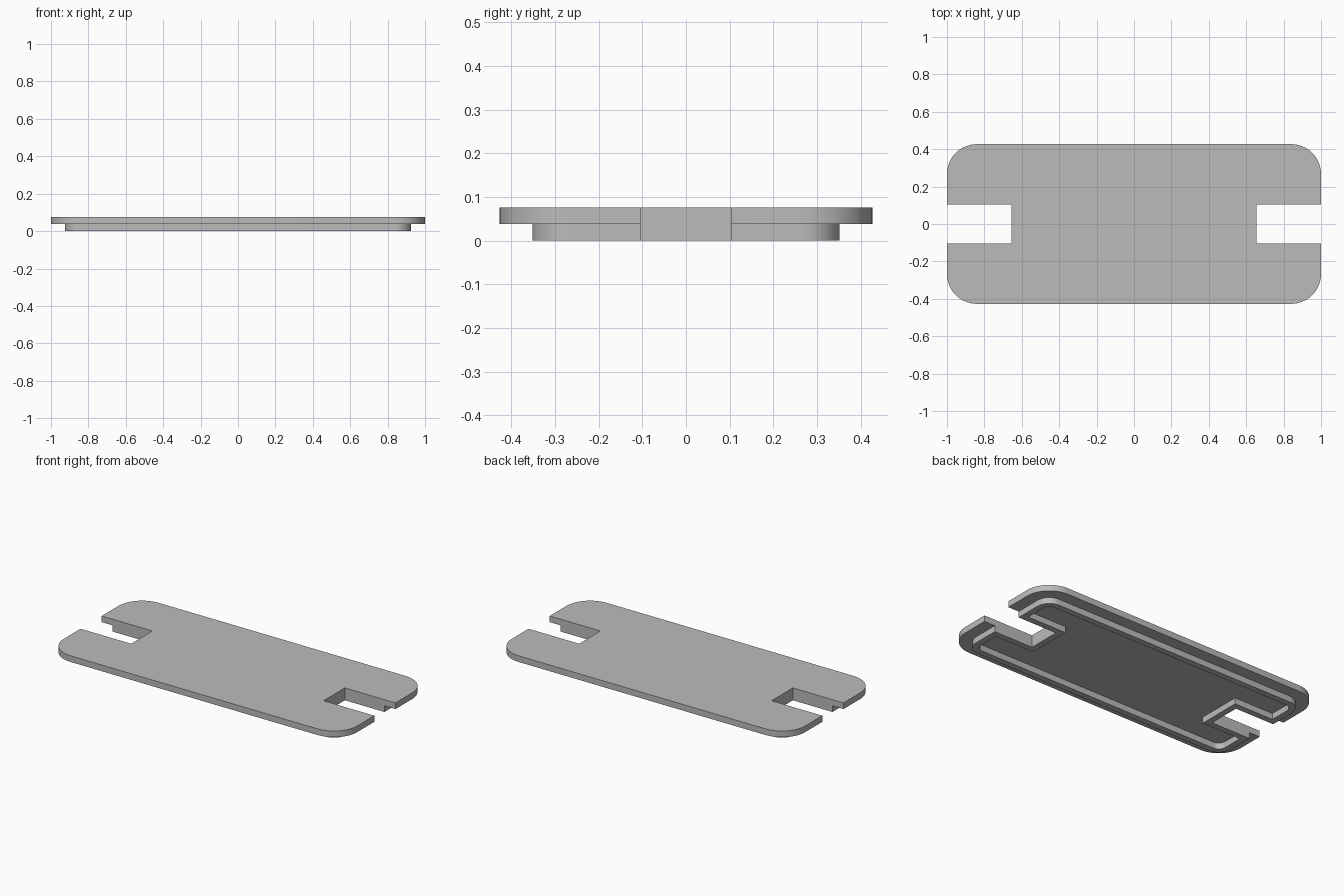
import bpy
import bmesh
from math import cos, sin, pi

cube = bpy.data.objects.get("Cube")
if cube:
    bpy.data.objects.remove(cube, do_unlink=True)

GREY = (0.5, 0.5, 0.5, 1)
MID, TOP = 0.038, 0.076        # underside and top of the plate
NOTCH_X, NOTCH_Y = 0.655, 0.103
WALL = 0.038                   # rim thickness
STEPS = 12

mat = bpy.data.materials.new("plain grey")
mat.use_nodes = True
mat.diffuse_color = GREY
mat.node_tree.nodes["Principled BSDF"].inputs["Base Color"].default_value = GREY


def outline(hx, hy, radius, nx, ny):
    """Rounded rectangle with a square notch in each end, counter-clockwise."""
    half = [(nx, -ny), (nx, ny), (hx, ny)]
    for start, sy in ((0, 1),):
        for i in range(STEPS + 1):
            a = start + i / STEPS * pi / 2
            half.append((hx - radius + radius * cos(a), sy * (hy - radius + radius * sin(a))))
    # upper right quarter, turned and mirrored into the full loop
    quarter = half[1:]
    left = [(-x, y) for x, y in reversed(quarter)]
    upper = quarter + left
    return upper + [(-x, -y) for x, y in upper]


def ring(bm, points, z):
    return [bm.verts.new((x, y, z)) for x, y in points]


def bridge(bm, a, b):
    n = len(a)
    for i in range(n):
        j = (i + 1) % n
        bm.faces.new((a[i], a[j], b[j], b[i]))


def finish(bm, name):
    mesh = bpy.data.meshes.new(name)
    bm.to_mesh(mesh)
    bm.free()
    mesh.materials.append(mat)
    obj = bpy.data.objects.new(name, mesh)
    bpy.context.collection.objects.link(obj)
    bpy.ops.object.select_all(action="DESELECT")
    obj.select_set(True)
    bpy.context.view_layer.objects.active = obj
    bpy.ops.object.shade_smooth_by_angle(angle=pi / 6)


# Flat top plate with rounded corners and end notches
bm = bmesh.new()
shape = outline(1.0, 0.427, 0.16, NOTCH_X, NOTCH_Y)
low, high = ring(bm, shape, MID), ring(bm, shape, TOP)
bridge(bm, low, high)
bm.faces.new(high)
bm.faces.new(low[::-1])
finish(bm, "top_plate")

# Locating rim below, open where it meets the plate
bm = bmesh.new()
outer = outline(0.925, 0.352, 0.085, NOTCH_X, NOTCH_Y)
inner = outline(0.925 - WALL, 0.352 - WALL, 0.085 - WALL, NOTCH_X - WALL, NOTCH_Y + WALL)
loops = [ring(bm, inner, MID), ring(bm, inner, 0), ring(bm, outer, 0), ring(bm, outer, MID)]
for a, b in zip(loops, loops[1:]):
    bridge(bm, a, b)
finish(bm, "lower_rim")
